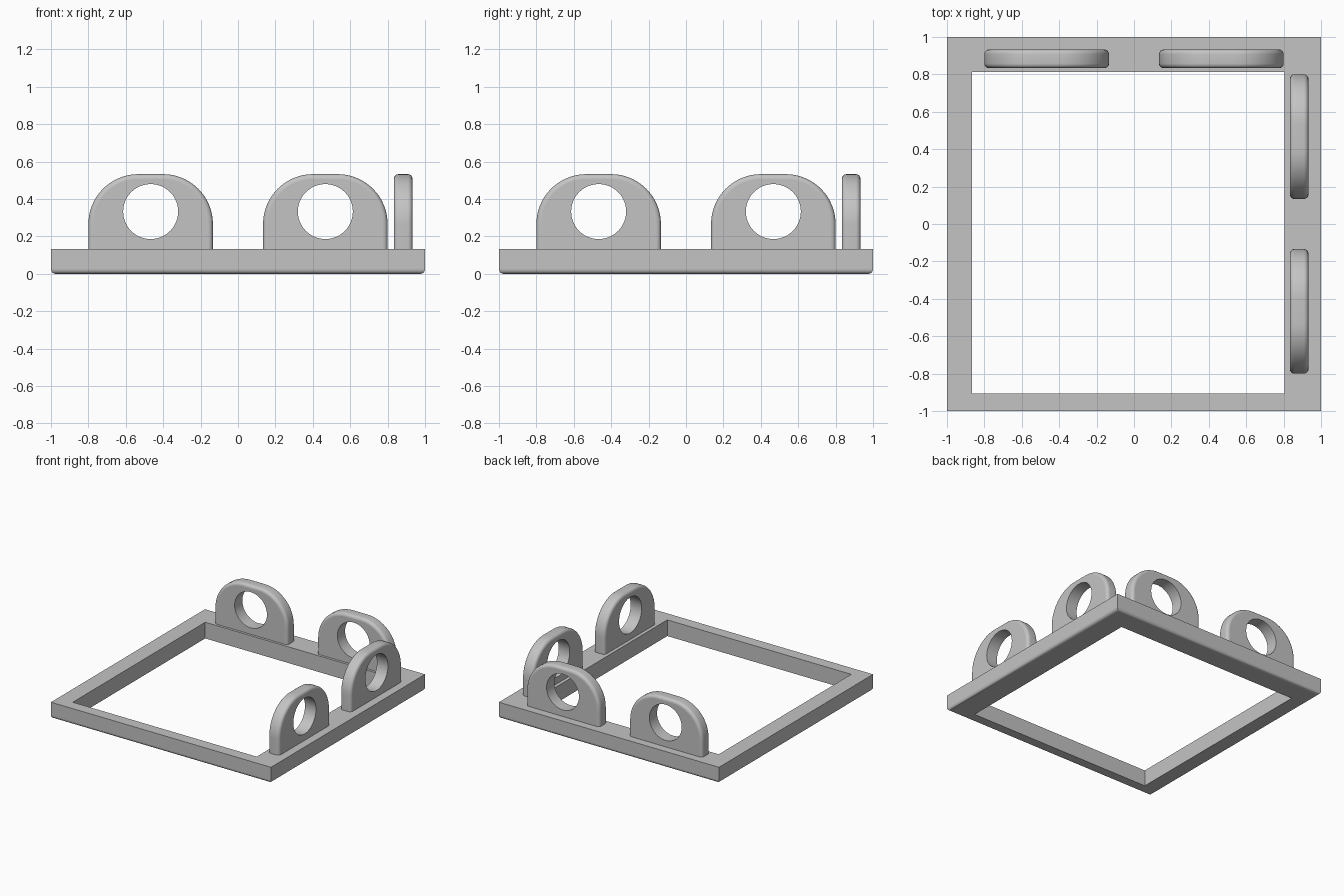
import bpy, bmesh, math

if "Cube" in bpy.data.objects:
    bpy.data.objects.remove(bpy.data.objects["Cube"])

grey = bpy.data.materials.new("plain grey")
grey.diffuse_color = (0.55, 0.55, 0.55, 1)
grey.use_nodes = True
grey.node_tree.nodes["Principled BSDF"].inputs["Base Color"].default_value = grey.diffuse_color

FILLET, STEPS = 0.025, 6
BASE_TOP = 0.133


def loft(bm, rings, smooth=False):
    """Skin neighbouring closed rings of vertices."""
    n = len(rings[0])
    for a, b in zip(rings, rings[1:]):
        for i in range(n):
            j = (i + 1) % n
            bm.faces.new((a[i], a[j], b[j], b[i])).smooth = smooth


def finish(bm, name):
    bmesh.ops.recalc_face_normals(bm, faces=bm.faces)
    mesh = bpy.data.meshes.new(name)
    for e in bm.edges:
        if len(e.link_faces) == 2 and e.calc_face_angle(0) > math.radians(35):
            e.smooth = False
    bm.to_mesh(mesh)
    bm.free()
    mesh.materials.append(grey)
    obj = bpy.data.objects.new(name, mesh)
    bpy.context.collection.objects.link(obj)
    return obj


def build_frame():
    bm = bmesh.new()

    def rect(x0, x1, y0, y1, z):
        return [bm.verts.new(p) for p in
                ((x0, y0, z), (x1, y0, z), (x1, y1, z), (x0, y1, z))]

    # offset opening, then rounded outer bottom edge up to the flat top
    rings = [rect(-0.867, 0.805, -0.907, 0.813, z) for z in (BASE_TOP, 0)]
    for k in range(STEPS + 1):
        a = math.pi / 2 * k / STEPS
        s = 1 - FILLET * (1 - math.sin(a))
        rings.append(rect(-s, s, -s, s, FILLET * (1 - math.cos(a))))
    rings.append(rect(-1, 1, -1, 1, BASE_TOP))
    loft(bm, rings + rings[:1])
    for f in bm.faces:
        f.smooth = max(v.co.z for v in f.verts) < FILLET + 0.001 and f.normal.z > -1
    bm.normal_update()
    for f in bm.faces:
        if abs(f.normal.z) > 0.999:
            f.smooth = False
    return finish(bm, "base_frame")


def build_lug(name, location, turn):
    bm = bmesh.new()
    half, top, bottom, radius, thick = 0.333, 0.533, BASE_TOP - 0.004, 0.267, 0.05

    def outline(inset, y):
        # arch with two large rounded shoulders
        pts = [(half - inset, bottom)]
        r = radius - inset
        for side, start in ((1, 0), (-1, 90)):
            for k in range(17):
                a = math.radians(start + 90 * k / 16)
                pts.append((side * (half - radius) + r * math.cos(a),
                            top - radius + r * math.sin(a)))
        pts.append((inset - half, bottom))
        return [bm.verts.new((x, y, z)) for x, z in pts]

    # filleted rim from one face to the other
    arc = [math.pi / 2 * k / STEPS for k in range(STEPS + 1)]
    prof = [(FILLET * (1 - math.sin(a)), thick - FILLET * (1 - math.cos(a))) for a in arc]
    rim = [outline(d, -y) for d, y in prof] + [outline(d, y) for d, y in reversed(prof)]
    loft(bm, rim, True)

    # round through hole
    hole = [[bm.verts.new((0.147 * math.cos(math.tau * k / 48), y,
                           0.333 + 0.147 * math.sin(math.tau * k / 48)))
             for k in range(48)] for y in (-thick, thick)]
    loft(bm, hole, True)

    # flat cheeks around the hole
    for ring, circle in ((rim[0], hole[0]), (rim[-1], hole[1])):
        edges = [bm.edges.get((loop[i - 1], loop[i]))
                 for loop in (ring, circle) for i in range(len(loop))]
        bmesh.ops.triangle_fill(bm, edges=edges, use_beauty=True)
    obj = finish(bm, name)
    obj.location = location
    obj.rotation_euler.z = turn


build_frame()
for c, label in ((-0.467, "1"), (0.467, "2")):
    build_lug("back_lug_" + label, (c, 0.883, 0), 0)
    build_lug("right_lug_" + label, (0.883, c, 0), math.pi / 2)
